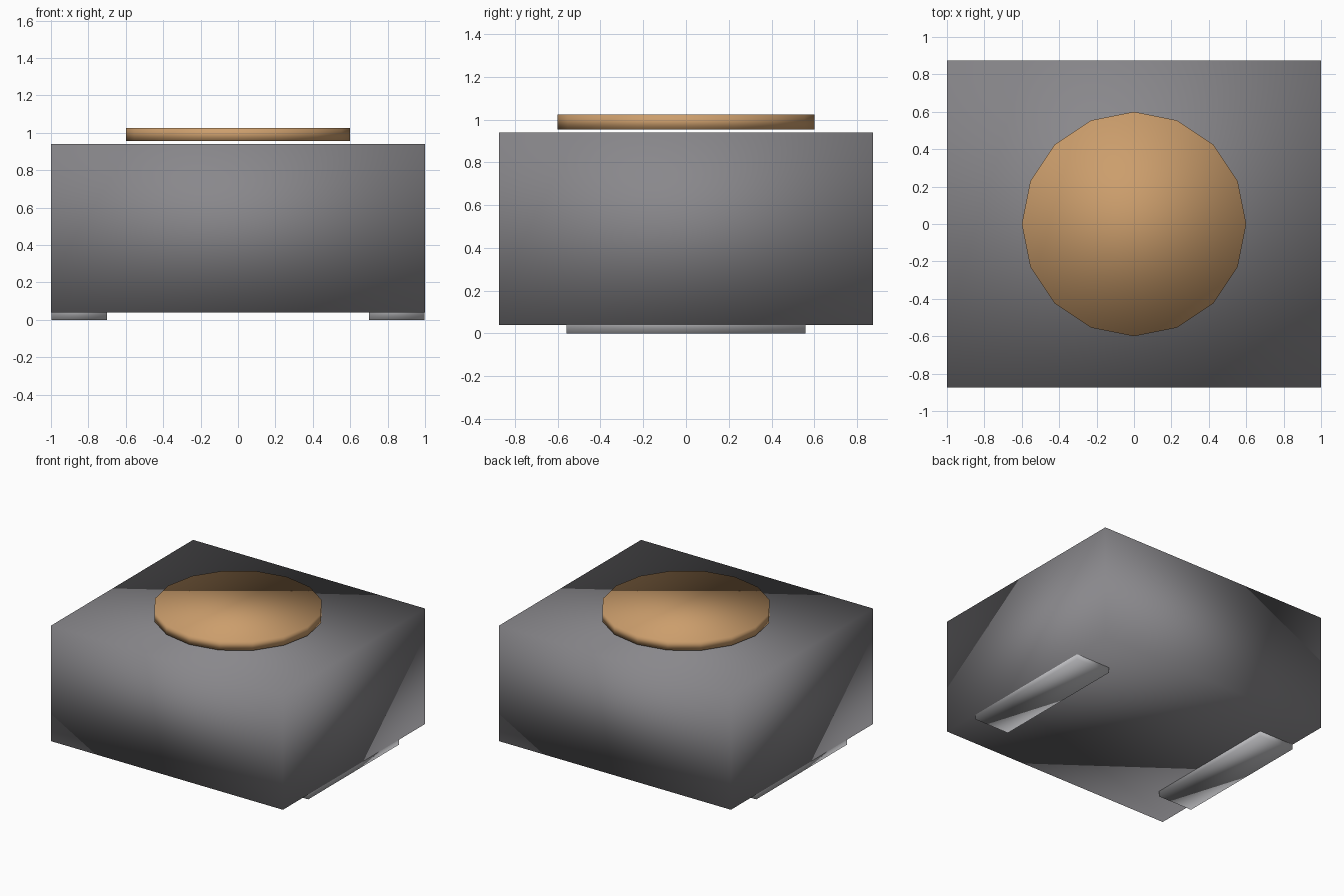
import bpy

default = bpy.data.objects.get("Cube")
if default:
    bpy.data.objects.remove(default, do_unlink=True)


def material(name, color):
    mat = bpy.data.materials.new(name)
    mat.use_nodes = True
    mat.diffuse_color = (*color, 1)
    mat.node_tree.nodes["Principled BSDF"].inputs["Base Color"].default_value = (*color, 1)
    return mat


def finish(name, mat):
    # The shading flows smoothly over every edge, the corners included
    obj = bpy.context.object
    obj.name = name
    obj.data.name = name
    obj.data.materials.append(mat)
    bpy.ops.object.shade_smooth()
    return obj


def box(name, center, size, mat):
    bpy.ops.mesh.primitive_cube_add(size=1, location=center)
    obj = bpy.context.object
    obj.scale = size
    bpy.ops.object.transform_apply(location=False, rotation=False, scale=True)
    return finish(name, mat)


grey = material("dark grey", (0.25, 0.245, 0.26))
wood = material("tan wood", (0.60, 0.34, 0.15))
metal = material("light grey metal", (0.52, 0.52, 0.54))

# Main block
box("body", (0, 0, 0.49), (2, 1.75, 0.9), grey)

# Runners under the left and right edges, set into the block
for side, label in ((1, "left"), (-1, "right")):
    box(label + "_runner", (side * 0.849, 0, 0.05), (0.298, 1.12, 0.1), metal)

# Round plate hovering just above the top
bpy.ops.mesh.primitive_cylinder_add(vertices=16, radius=0.6, depth=0.07,
                                    location=(0, 0, 0.99))
finish("round_plate", wood)
